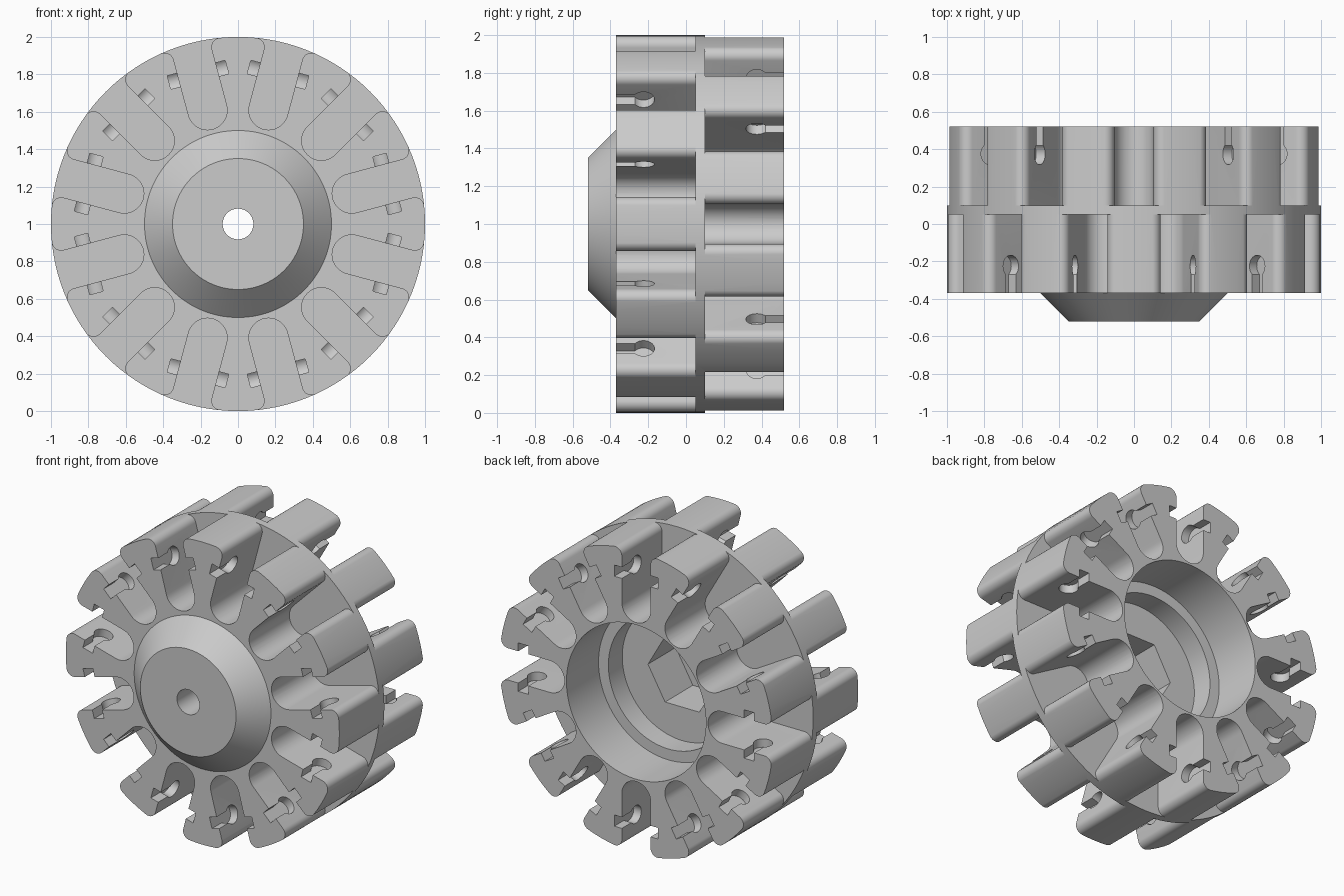
import bpy, bmesh, math
from mathutils import Vector, Matrix

if "Cube" in bpy.data.objects:
    bpy.data.objects.remove(bpy.data.objects["Cube"])

N = 120
AXIS_Z = 1.0


def arc(cx, cy, r, a0, a1, n):
    """Points on an arc, angles in degrees."""
    return [(cx + r * math.cos(math.radians(a0 + (a1 - a0) * i / n)),
             cy + r * math.sin(math.radians(a0 + (a1 - a0) * i / n))) for i in range(n + 1)]


def prism(bm, pts, to_a, to_b):
    """Closed prism between two mappings of a 2D outline."""
    a = [bm.verts.new(to_a(p)) for p in pts]
    b = [bm.verts.new(to_b(p)) for p in pts]
    bm.faces.new(a)
    bm.faces.new(b[::-1])
    n = len(pts)
    for i in range(n):
        j = (i + 1) % n
        bm.faces.new((a[j], a[i], b[i], b[j]))


def finish(bm, name):
    bmesh.ops.recalc_face_normals(bm, faces=bm.faces[:])
    me = bpy.data.meshes.new(name)
    bm.to_mesh(me)
    bm.free()
    ob = bpy.data.objects.new(name, me)
    ob.location.z = AXIS_Z
    bpy.context.collection.objects.link(ob)
    return ob


def turned(angle):
    """Turn about the wheel axis, 0 = straight up."""
    return Matrix.Rotation(math.radians(angle), 3, 'Y')


# Turned hub body: nose cone, rim, stepped rear bore, axle hole
profile = [(.082, -.52), (.35, -.52), (.5, -.37), (1, -.37), (1, .52),
           (.51, .52), (.51, .185), (.438, .185), (.438, .04), (.082, .04)]
bm = bmesh.new()
rings = []
for i in range(N):
    a = 2 * math.pi * i / N
    rings.append([bm.verts.new((r * math.sin(a), y, r * math.cos(a))) for r, y in profile])
for i in range(N):
    p, q = rings[i], rings[(i + 1) % N]
    for k in range(len(profile)):
        m = (k + 1) % len(profile)
        bm.faces.new((p[k], p[m], q[m], q[k]))
hub = finish(bm, "wheel_hub")

# Round-bottomed slot outline, flaring out at the rim (x across, y radial)
W, RHO = .105, .05
cx = W + RHO
cy = math.sqrt((1 - RHO) ** 2 - cx ** 2)
tip = math.degrees(math.atan2(cy, cx))
right = arc(0, .63, W, -90, 0, 12) + arc(cx, cy, RHO, 180, tip, 10)
right.append((right[-1][0] * 1.1, right[-1][1] * 1.1))
slot = right + [(-x, y) for x, y in reversed(right[1:])]

# Front and rear slot rows, rear row offset by half a pitch; hexagon pocket
bm = bmesh.new()
for first, y0, y1 in ((15, -.6, .05), (0, .1, .7)):
    for k in range(12):
        m = turned(first + 30 * k)
        prism(bm, slot, lambda p: m @ Vector((p[0], y0, p[1])),
              lambda p: m @ Vector((p[0], y1, p[1])))
hexagon = arc(0, 0, .25, 0, 300, 5)
prism(bm, hexagon, lambda p: Vector((p[0], -.25, p[1])), lambda p: Vector((p[0], .12, p[1])))
slots = finish(bm, "slot_cutter")

# Keyhole notches in both walls of every slot (x axial, y radial)
H, R, T = .037, .058, .826
open_ang = math.degrees(math.asin(H / R))
key = arc(0, 0, R, -180 + open_ang, 180 - open_ang, 24) + [(-.3, H), (-.3, -H)]
bm = bmesh.new()
for first, yc, sgn in ((15, -.225, 1), (0, .375, -1)):
    for k in range(12):
        m = turned(first + 30 * k)
        prism(bm, key, lambda p: m @ Vector((-.16, yc + sgn * p[0], T + p[1])),
              lambda p: m @ Vector((.16, yc + sgn * p[0], T + p[1])))
keys = finish(bm, "keyhole_cutter")

# Cut
bpy.context.view_layer.objects.active = hub
hub.select_set(True)
for cutter in (slots, keys):
    mod = hub.modifiers.new("cut", 'BOOLEAN')
    mod.operation = 'DIFFERENCE'
    mod.solver = 'EXACT'
    mod.object = cutter
    bpy.ops.object.modifier_apply(modifier=mod.name)
    bpy.data.objects.remove(cutter)

mat = bpy.data.materials.new("plain grey")
mat.diffuse_color = (.6, .6, .6, 1)
mat.use_nodes = True
mat.node_tree.nodes["Principled BSDF"].inputs["Base Color"].default_value = mat.diffuse_color
hub.data.materials.clear()
hub.data.materials.append(mat)
bpy.ops.object.shade_smooth_by_angle(angle=math.radians(25))
